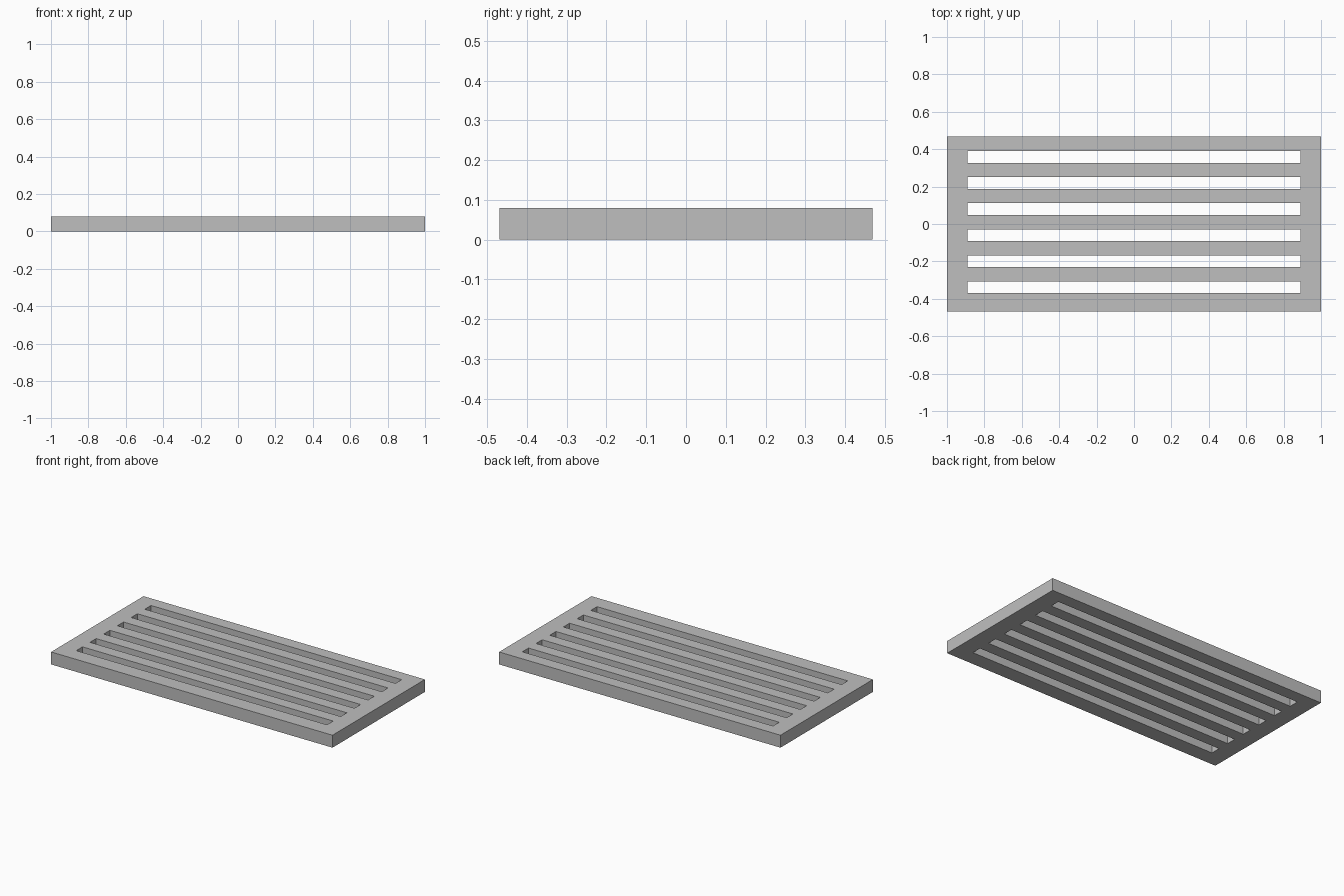
import bpy
import bmesh

cube = bpy.data.objects.get("Cube")
if cube:
    bpy.data.objects.remove(cube, do_unlink=True)

HALF_X, HALF_Y, HEIGHT = 1.0, 0.469, 0.08
SLOT_COUNT, SLOT_HALF_X, SLOT_WIDTH = 6, 0.891, 0.063
FIRST_SLOT_Y, SLOT_PITCH = -0.338, 0.1392

# Grey material
grey = bpy.data.materials.new("plain_grey")
grey.use_nodes = True
colour = (0.52, 0.52, 0.52, 1.0)
grey.diffuse_color = colour
grey.node_tree.nodes["Principled BSDF"].inputs["Base Color"].default_value = colour

# Grid lines: slot edges between the outer edges of the plate
xs = [-HALF_X, -SLOT_HALF_X, SLOT_HALF_X, HALF_X]
ys = [-HALF_Y]
for i in range(SLOT_COUNT):
    centre = FIRST_SLOT_Y + i * SLOT_PITCH
    ys += [centre - SLOT_WIDTH / 2, centre + SLOT_WIDTH / 2]
ys.append(HALF_Y)

# Flat slotted sheet: every second middle cell is left open
bm = bmesh.new()
grid = [[bm.verts.new((x, y, 0)) for x in xs] for y in ys]
for r in range(len(ys) - 1):
    for c in range(len(xs) - 1):
        if c == 1 and r % 2 == 1:
            continue
        bm.faces.new((grid[r][c], grid[r][c + 1], grid[r + 1][c + 1], grid[r + 1][c]))

# Thicken the sheet into the plate
result = bmesh.ops.extrude_face_region(bm, geom=bm.faces[:], use_keep_orig=True)
top = [v for v in result["geom"] if isinstance(v, bmesh.types.BMVert)]
bmesh.ops.translate(bm, vec=(0, 0, HEIGHT), verts=top)
bmesh.ops.recalc_face_normals(bm, faces=bm.faces[:])

mesh = bpy.data.meshes.new("slotted_plate")
bm.to_mesh(mesh)
bm.free()
mesh.materials.append(grey)
plate = bpy.data.objects.new("slotted_plate", mesh)
bpy.context.collection.objects.link(plate)
